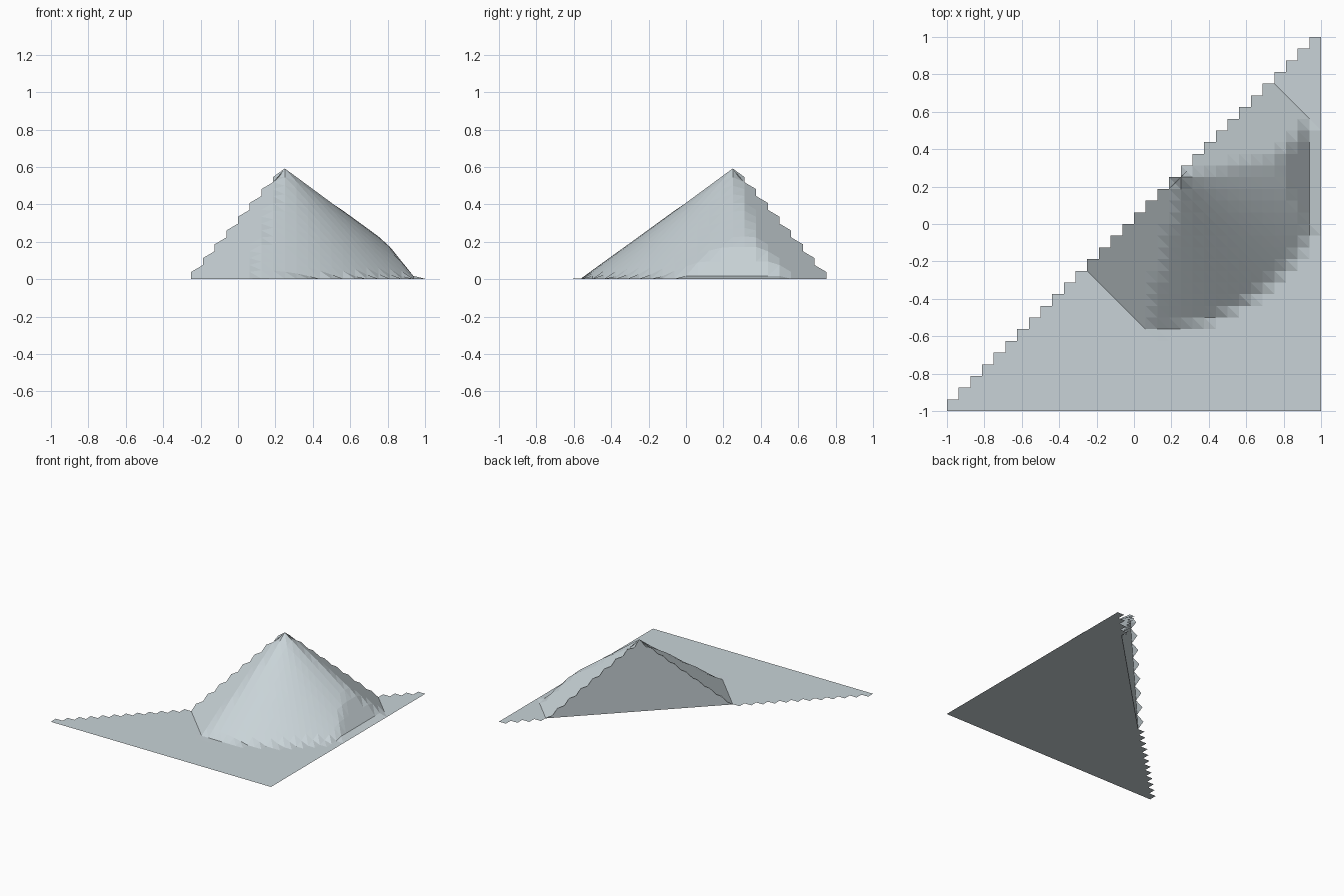
import bpy, math

if "Cube" in bpy.data.objects:
    bpy.data.objects.remove(bpy.data.objects["Cube"])

N = 32                # grid cells per side
STEP = 2 / N
APEX = (0.25, 0.25)
PEAK = 0.59
LIFT = 0.002          # keeps the sheet just above the base

mat = bpy.data.materials.new("pale_blue_grey")
mat.diffuse_color = (0.58, 0.65, 0.68, 1)
mat.use_nodes = True
mat.node_tree.nodes["Principled BSDF"].inputs["Base Color"].default_value = mat.diffuse_color


def add_object(name, verts, faces):
    mesh = bpy.data.meshes.new(name)
    mesh.from_pydata(verts, [], faces)
    mesh.materials.append(mat)
    mesh.update()
    obj = bpy.data.objects.new(name, mesh)
    bpy.context.collection.objects.link(obj)
    return obj


def radius(angle):
    """Foot radius of the hill; angle in degrees from the diagonal."""
    a = min(angle, 180 - angle)
    if a < 32:
        return 0.7071 / math.cos(math.radians(a))
    t = (a - 32) / 58
    return 0.834 - 0.094 * math.sin(t * math.pi / 2)


def height(x, y):
    dx, dy = x - APEX[0], y - APEX[1]
    along = -(dx + dy) / math.sqrt(2)
    across = (dx - dy) / math.sqrt(2)
    rho = math.hypot(along, across)
    ang = abs(math.degrees(math.atan2(across, along)))
    cone = PEAK * (1 - rho / radius(ang))
    # steep flank beside the right edge cuts the cone
    return max(0.0, min(cone, 1.24 * (0.95 - x)))


# Stepped sheet: every grid cell on or below the diagonal
index, verts, faces = {}, [], []


def vert(i, j):
    if (i, j) not in index:
        x, y = -1 + i * STEP, -1 + j * STEP
        index[(i, j)] = len(verts)
        verts.append((x, y, LIFT + height(x, y)))
    return index[(i, j)]


for i in range(N):
    for j in range(i + 1):
        a, b = vert(i, j), vert(i + 1, j)
        c, d = vert(i + 1, j + 1), vert(i, j + 1)
        faces += [(a, b, d), (b, c, d)]
add_object("hill_sheet", verts, faces)

# Flat triangular underside
add_object("base", [(-1, -1, 0), (1, 1, 0), (1, -1, 0)], [(0, 1, 2)])

# Upright cut face along the diagonal
add_object("cut_wall",
           [(-0.25, -0.25, 0), (0.75, 0.75, 0), (0.25, 0.25, PEAK)],
           [(1, 0, 2)])
